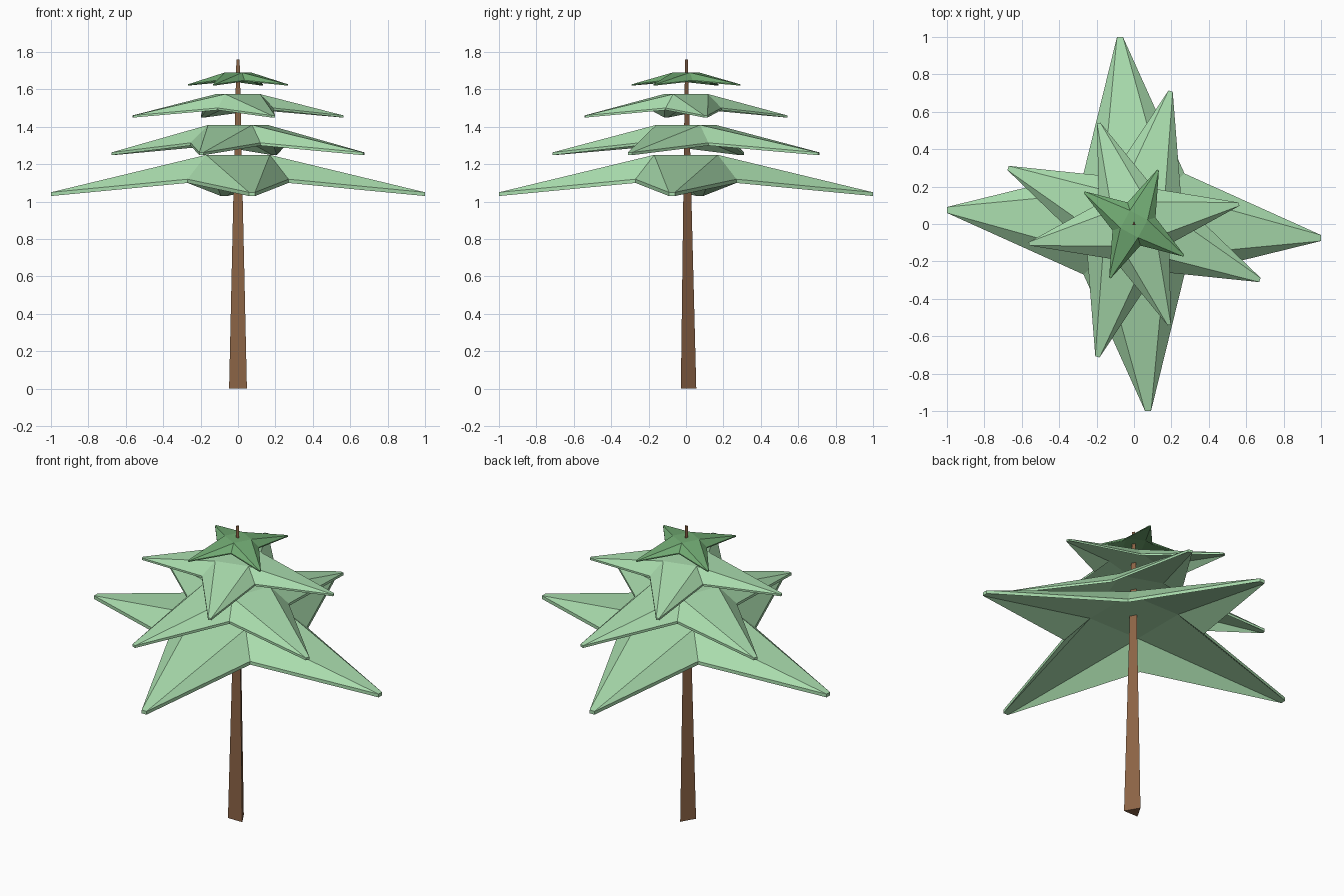
import bpy, bmesh, math
from mathutils import Matrix, Vector

if "Cube" in bpy.data.objects:
    bpy.data.objects.remove(bpy.data.objects["Cube"])


def material(name, rgb):
    m = bpy.data.materials.new(name)
    m.diffuse_color = (*rgb, 1)
    m.use_nodes = True
    m.node_tree.nodes["Principled BSDF"].inputs["Base Color"].default_value = m.diffuse_color
    return m


LEAF = material("light green", (0.402, 0.723, 0.423))
TOP_LEAF = material("dark green", (0.168, 0.413, 0.174))
BARK = material("bark brown", (0.262, 0.127, 0.061))


def finish(name, bm, mat):
    bmesh.ops.recalc_face_normals(bm, faces=bm.faces)
    me = bpy.data.meshes.new(name)
    bm.to_mesh(me)
    bm.free()
    me.materials.append(mat)
    ob = bpy.data.objects.new(name, me)
    bpy.context.collection.objects.link(ob)
    return ob


# Trunk: three-sided taper with its flat side to the front
bm = bmesh.new()
rings = []
for r, z in ((0.055, 0), (0.01, 1.76)):
    rings.append([bm.verts.new((r * math.cos(a), r * math.sin(a), z))
                  for a in (math.radians(90 + 120 * i) for i in range(3))])
low, high = rings
for i in range(3):
    j = (i + 1) % 3
    bm.faces.new((low[i], low[j], high[j], high[i]))
bm.faces.new(low[::-1])
bm.faces.new(high)
finish("trunk", bm, BARK)


# Branch tier: thin four-pointed star shell, drooping from a flat square top
def tier(name, top_z, scale, turn, mat):
    bm = bmesh.new()
    m = (Matrix.Translation((0, 0, top_z))
         @ Matrix.Rotation(math.radians(turn), 4, 'Z') @ Matrix.Scale(scale, 4))
    shells = []
    for drop in (0, -0.02):
        tops, notches, tips = [], [], []
        for i in range(4):
            rot = Matrix.Rotation(math.radians(90 * i), 4, 'Z')
            skew = -0.075 if i % 2 == 0 else 0.075   # tips lean in pairs

            def vert(x, y, z):
                return bm.verts.new(m @ (rot @ Vector((x, y, z + drop))))
            tops.append(vert(0.17, 0.17, 0))
            notches.append(vert(0.27, 0.27, -0.13))
            tips.append((vert(1, skew - 0.016, -0.2), vert(1, skew + 0.016, -0.2)))
        bm.faces.new(tops)
        outline = []
        for i in range(4):
            a, b = tips[i]
            bm.faces.new((tops[i - 1], a, b, tops[i]))
            bm.faces.new((tops[i - 1], notches[i - 1], a))
            bm.faces.new((tops[i], b, notches[i]))
            outline += [a, b, notches[i]]
        shells.append(outline)
    # rim joining upper and lower shells
    up, down = shells
    for i in range(len(up)):
        bm.faces.new((up[i - 1], up[i], down[i], down[i - 1]))
    finish(name, bm, mat)


tier("lowest_branches", 1.25, 1.0, 0, LEAF)
tier("lower_middle_branches", 1.41, 0.735, -19.7, LEAF)
tier("upper_middle_branches", 1.575, 0.57, 15, LEAF)
tier("top_branches", 1.69, 0.315, -28.3, TOP_LEAF)
